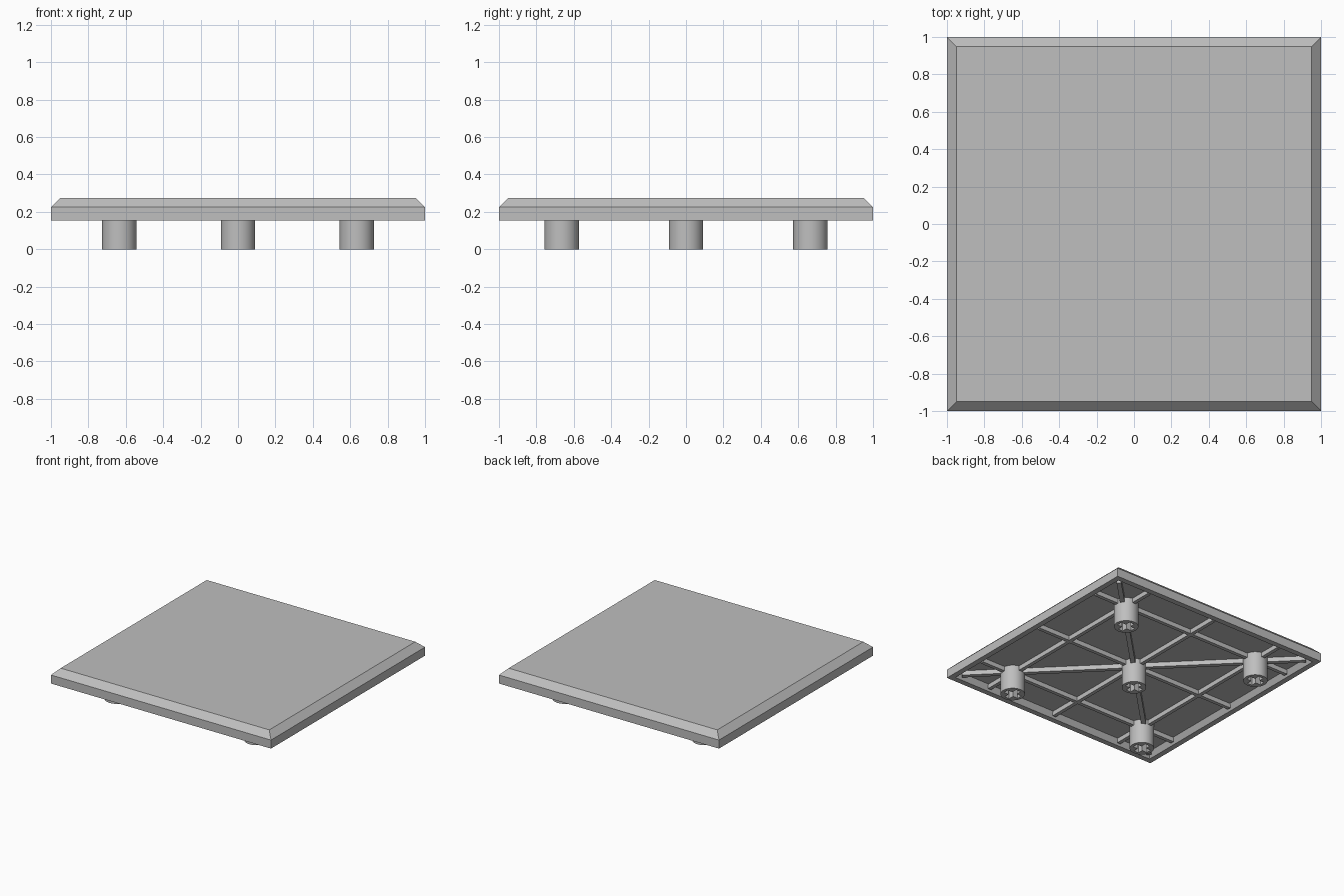
import bpy, bmesh, math
from mathutils import Vector, Matrix

if "Cube" in bpy.data.objects:
    bpy.data.objects.remove(bpy.data.objects["Cube"])

grey = bpy.data.materials.new("mid grey")
grey.diffuse_color = (0.52, 0.52, 0.52, 1)
grey.use_nodes = True
grey.node_tree.nodes["Principled BSDF"].inputs["Base Color"].default_value = grey.diffuse_color

FLOOR, RIM, RIB = 0.20, 0.155, 0.163
PX, PY = 0.635, 0.665


def finish(bm, name):
    bmesh.ops.recalc_face_normals(bm, faces=bm.faces)
    me = bpy.data.meshes.new(name)
    bm.to_mesh(me)
    bm.free()
    ob = bpy.data.objects.new(name, me)
    me.materials.append(grey)
    bpy.context.collection.objects.link(ob)
    return ob


# Bevelled square cap, hollowed underneath: (half width, height) rings
rings = [(0.93, FLOOR), (0.955, RIM), (1.0, RIM), (1.0, 0.225), (0.948, 0.275)]
bm = bmesh.new()
loops = [[bm.verts.new((sx * h, sy * h, z)) for sx, sy in
          ((-1, -1), (1, -1), (1, 1), (-1, 1))] for h, z in rings]
bm.faces.new(loops[0])
bm.faces.new(loops[-1])
for a, b in zip(loops, loops[1:]):
    for i in range(4):
        j = (i + 1) % 4
        bm.faces.new((a[i], a[j], b[j], b[i]))
finish(bm, "cap")


# Thin stiffening ribs under the cap
def rib(name, centre, length, angle, width=0.03):
    bm = bmesh.new()
    m = (Matrix.Translation((*centre, (FLOOR + 0.005 + RIB) / 2))
         @ Matrix.Rotation(angle, 4, 'Z')
         @ Matrix.Diagonal((length, width, FLOOR + 0.005 - RIB, 1)))
    bmesh.ops.create_cube(bm, size=1, matrix=m)
    finish(bm, name)


for s in (-1, 0, 1):
    rib("rib_across", (0, s * PY), 1.87, 0)
    rib("rib_lengthwise", (s * PX, 0), 1.87, math.pi / 2)
for s in (-1, 1):
    rib("rib_diagonal", (0, 0), 2.6, s * math.pi / 4, 0.036)


# Round posts with a cross-shaped socket
def post(x, y, r=0.092, arm=0.067, w=0.022, sides=40):
    outer = [(r * math.cos(2 * math.pi * i / sides),
              r * math.sin(2 * math.pi * i / sides)) for i in range(sides)]
    cross = []
    for k in range(4):
        c, s = round(math.cos(k * math.pi / 2)), round(math.sin(k * math.pi / 2))
        cross += [(c * u - s * v, s * u + c * v)
                  for u, v in ((arm, -w), (arm, w), (w, w))]
    bm = bmesh.new()
    edges = []
    for loop in (outer, cross):
        vs = [bm.verts.new((x + u, y + v, 0)) for u, v in loop]
        edges += [bm.edges.new((vs[i - 1], vs[i])) for i in range(len(vs))]
    bmesh.ops.triangle_fill(bm, use_beauty=True, use_dissolve=False, edges=edges,
                            normal=Vector((0, 0, -1)))
    ext = bmesh.ops.extrude_face_region(bm, geom=bm.faces[:], use_keep_orig=True)
    top = [g for g in ext["geom"] if isinstance(g, bmesh.types.BMVert)]
    bmesh.ops.translate(bm, verts=top, vec=(0, 0, FLOOR + 0.003))
    ob = finish(bm, "post")
    bpy.ops.object.select_all(action='DESELECT')
    ob.select_set(True)
    bpy.context.view_layer.objects.active = ob
    bpy.ops.object.shade_smooth_by_angle(angle=math.radians(30))


post(0, 0)
for sx in (-1, 1):
    for sy in (-1, 1):
        post(sx * PX, sy * PY)
